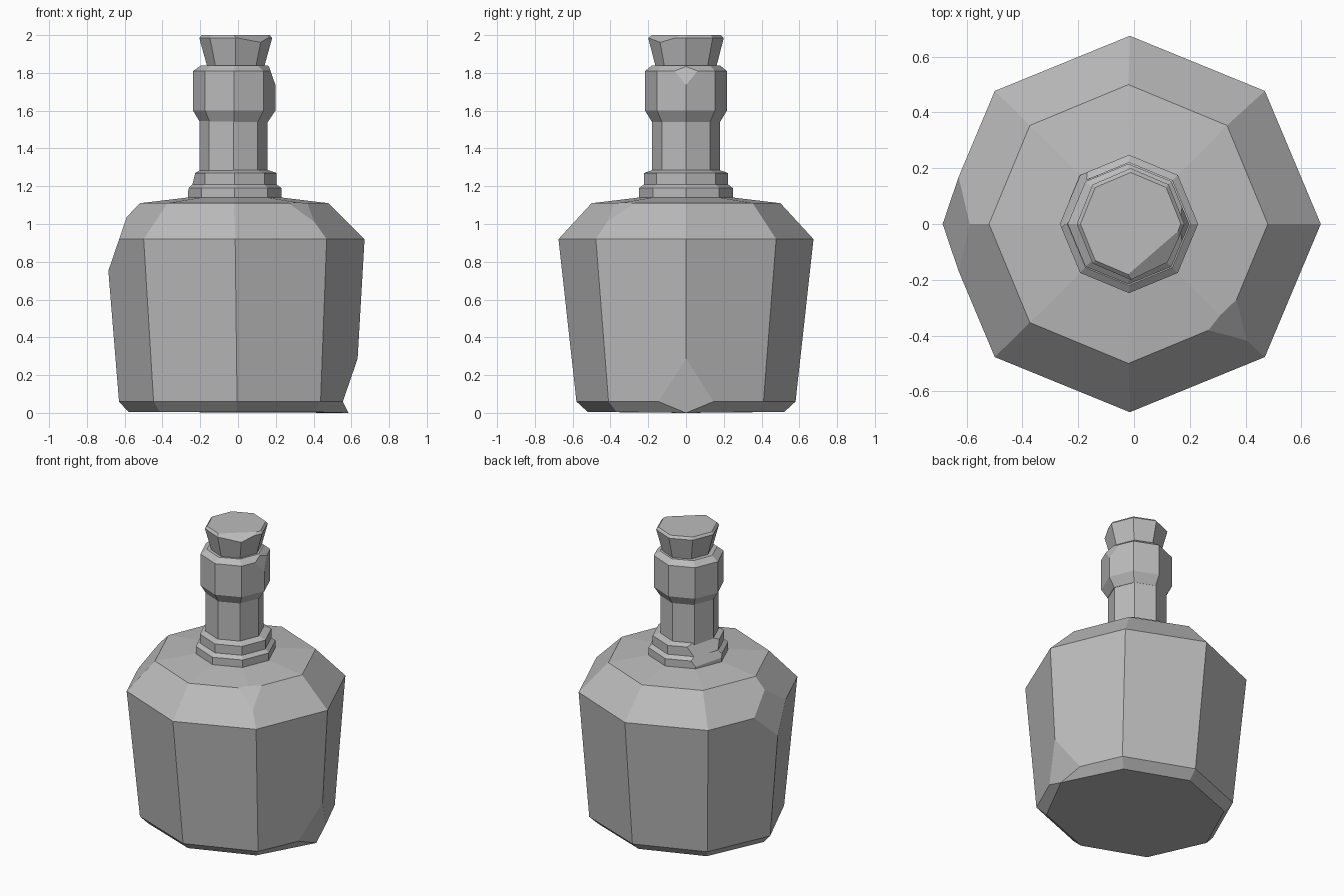
import bpy, bmesh, math
from mathutils import Vector

cube = bpy.data.objects.get("Cube")
if cube:
    bpy.data.objects.remove(cube)

grey = bpy.data.materials.new("stone grey")
grey.use_nodes = True
grey.diffuse_color = (0.5, 0.5, 0.5, 1)
grey.node_tree.nodes["Principled BSDF"].inputs["Base Color"].default_value = (0.5, 0.5, 0.5, 1)

SIDES = 8


def turned(name, rings, chips=(), adjust=None):
    """Stack octagonal rings (centre x, x radius, y radius, z), then slice off chips (point, normal)."""
    bm = bmesh.new()
    loops = []
    for cx, rx, ry, z in rings:
        angles = [math.tau * i / SIDES for i in range(SIDES)]
        loops.append([bm.verts.new((cx + rx * math.cos(a), ry * math.sin(a), z)) for a in angles])
    for low, high in zip(loops, loops[1:]):
        for i in range(SIDES):
            j = (i + 1) % SIDES
            bm.faces.new((low[i], low[j], high[j], high[i]))
    bm.faces.new(loops[0][::-1])
    bm.faces.new(loops[-1])
    for point, normal in chips:
        geom = bm.verts[:] + bm.edges[:] + bm.faces[:]
        cut = bmesh.ops.bisect_plane(bm, geom=geom, plane_co=point,
                                     plane_no=Vector(normal).normalized(), clear_outer=True)
        rim = [e for e in cut["geom_cut"] if isinstance(e, bmesh.types.BMEdge)]
        bmesh.ops.edgeloop_fill(bm, edges=rim)
    if adjust:
        adjust(bm)
    bmesh.ops.remove_doubles(bm, verts=bm.verts[:], dist=0.0005)
    bmesh.ops.recalc_face_normals(bm, faces=bm.faces[:])
    mesh = bpy.data.meshes.new(name)
    bm.to_mesh(mesh)
    bm.free()
    mesh.materials.append(grey)
    obj = bpy.data.objects.new(name, mesh)
    bpy.context.collection.objects.link(obj)
    return obj


def pull_foot(bm):
    """Draw the lowest point under the foot chip outwards and level the base."""
    for v in bm.verts:
        if v.co.x > 0.5 and abs(v.co.y) < 0.1 and v.co.z < 0.04:
            v.co = (0.585, 0, 0)


# Body: tapered octagonal jar with three knocked-off corners
turned("bottle_body",
       [(-0.01, 0.57, 0.52, 0.005), (-0.005, 0.625, 0.58, 0.06), (-0.015, 0.685, 0.675, 0.92),
        (-0.02, 0.5, 0.5, 1.11), (-0.018, 0.25, 0.25, 1.14)],
       [((-0.67, 0, 0.80), (-0.22, 0, 0.075)),
        ((0.31, -0.325, 1.115), (0.059, -0.054, 0.102)),
        ((0.61, 0, 0.22), (0.16, 0, -0.055))],
       pull_foot)

# Stepped collar at the foot of the neck
turned("neck_collar",
       [(-0.018, 0.248, 0.248, 1.13), (-0.018, 0.248, 0.248, 1.19), (-0.018, 0.222, 0.222, 1.21),
        (-0.018, 0.222, 0.222, 1.27), (-0.02, 0.18, 0.18, 1.285)],
       [((-0.23, 0, 1.235), (-0.065, 0.03, 0.035))])

# Straight neck
turned("neck", [(-0.025, 0.18, 0.18, 1.27), (-0.025, 0.18, 0.18, 1.56)])

# Swollen lip with a chipped edge
turned("neck_lip",
       [(-0.022, 0.18, 0.18, 1.54), (-0.02, 0.218, 0.216, 1.60), (-0.02, 0.218, 0.216, 1.81),
        (-0.02, 0.175, 0.18, 1.84)],
       [((0.2, 0, 1.73), (0.13, 0, 0.045))])

# Flared stopper with a broken front corner
turned("stopper",
       [(-0.012, 0.15, 0.16, 1.83), (-0.012, 0.193, 0.2, 1.985), (-0.012, 0.18, 0.185, 2.0)],
       [((0.0725, -0.1, 2.0), (0.026, -0.03, 0.061))])
